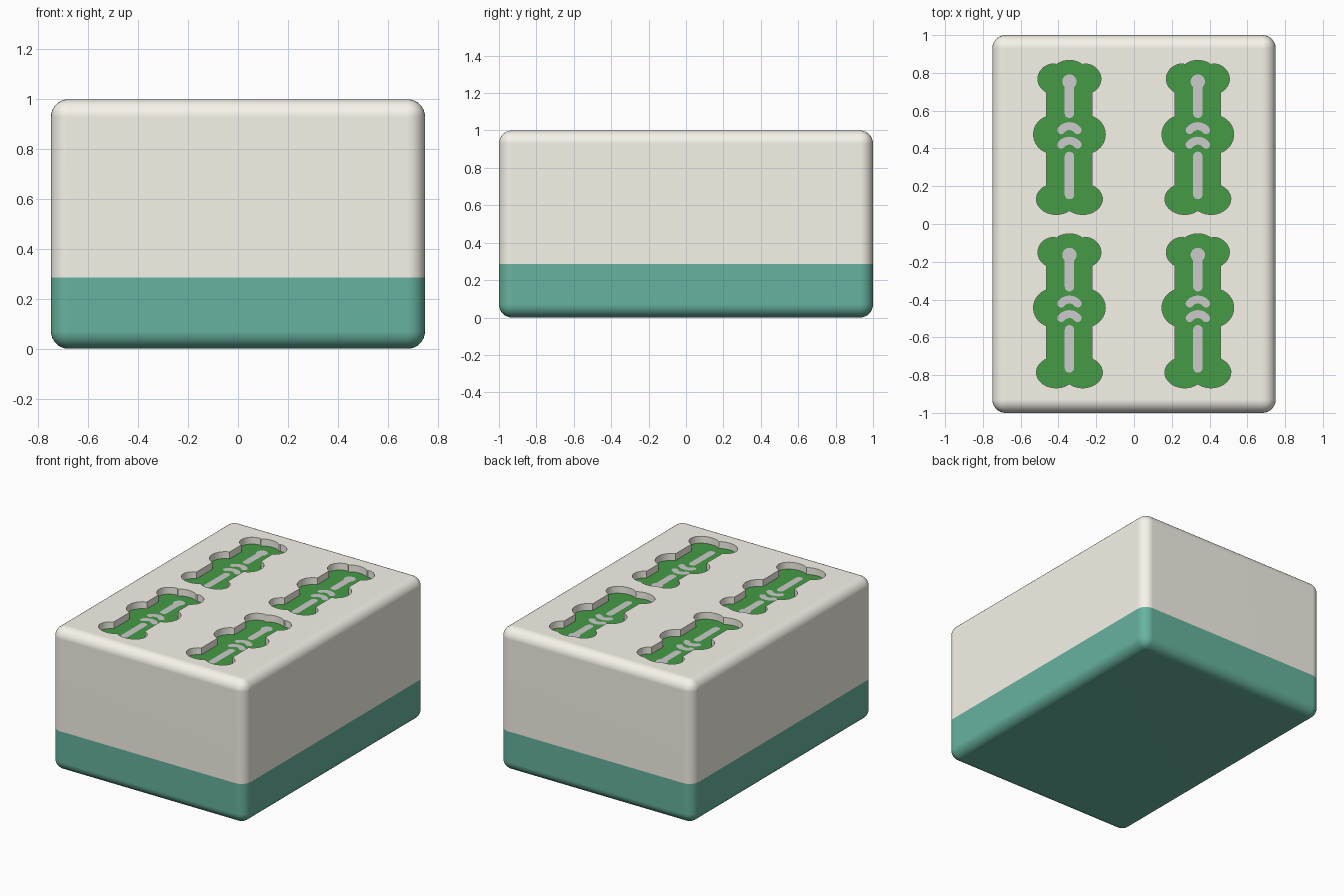
import bpy, bmesh
from math import sin, cos, pi, radians, atan2

if "Cube" in bpy.data.objects:
    bpy.data.objects.remove(bpy.data.objects["Cube"])

TOP, FLOOR, SPLIT = 1.0, 0.95, 0.285
CENTRES = [(x, y) for x in (-0.342, 0.338) for y in (0.0, -0.918)]


def material(name, color):
    m = bpy.data.materials.new(name)
    m.diffuse_color = (*color, 1)
    m.use_nodes = True
    m.node_tree.nodes["Principled BSDF"].inputs["Base Color"].default_value = m.diffuse_color
    return m


def make_object(name, bm, mats=()):
    me = bpy.data.meshes.new(name)
    bm.to_mesh(me)
    bm.free()
    ob = bpy.data.objects.new(name, me)
    bpy.context.collection.objects.link(ob)
    for m in mats:
        me.materials.append(m)
    return ob


def arc(cx, cy, rx, ry, a, b, n=14):
    return [(cx + rx * cos(radians(a + (b - a) * i / n)),
             cy + ry * sin(radians(a + (b - a) * i / n))) for i in range(n + 1)]


def stroke(path, r):
    """Round-ended outline around a path of points."""
    def side(pts):
        out = []
        for i, p in enumerate(pts):
            q0, q1 = pts[max(i - 1, 0)], pts[min(i + 1, len(pts) - 1)]
            t = atan2(q1[1] - q0[1], q1[0] - q0[0])
            out.append((p[0] + r * sin(t), p[1] - r * cos(t)))
        a = atan2(pts[-1][1] - pts[-2][1], pts[-1][0] - pts[-2][0])
        cap = [a - pi / 2 + pi * k / 10 for k in range(1, 10)]
        return out + [(pts[-1][0] + r * cos(c), pts[-1][1] + r * sin(c)) for c in cap]
    return side(path) + side(path[::-1])


def add_prism(bm, outline, z, height=0.0):
    face = bm.faces.new([bm.verts.new((x, y, z)) for x, y in outline])
    if height:
        new = bmesh.ops.extrude_face_region(bm, geom=[face], use_keep_orig=True)["geom"]
        verts = [v for v in new if isinstance(v, bmesh.types.BMVert)]
        bmesh.ops.translate(bm, verts=verts, vec=(0, 0, height))


def repeated(outlines, z, height=0.0):
    bm = bmesh.new()
    for cx, cy in CENTRES:
        for o in outlines:
            add_prism(bm, [(x + cx, y + cy) for x, y in o], z, height)
    if height:
        bmesh.ops.recalc_face_normals(bm, faces=bm.faces[:])
    return bm


ivory = material("ivory", (0.93, 0.90, 0.82))
jade = material("jade", (0.135, 0.45, 0.35))
leaf = material("leaf_green", (0.06, 0.33, 0.06))

# Stalk outline: right half from bottom notch to top bump, then mirrored
half = (arc(0.07, 0.132, 0.105, 0.082, 228, 421)
        + arc(0.09, 0.474, 0.1, 0.1, -72, 72)
        + arc(0.08, 0.768, 0.087, 0.08, -62, 92)
        + arc(0, 0.80, 0.092, 0.066, 40, 90, 8))
half[0] = (0, half[0][1])
stalk = half + [(-x, y) for x, y in half[-2:0:-1]]

# Rounded block in two colours
bm = bmesh.new()
bmesh.ops.create_cube(bm, size=1)
for v in bm.verts:
    v.co = (v.co.x * 1.5, v.co.y * 2, v.co.z + 0.5)
bmesh.ops.bevel(bm, geom=bm.edges[:], offset=0.07, segments=8, profile=0.5,
                affect='EDGES')
bmesh.ops.bisect_plane(bm, geom=bm.verts[:] + bm.edges[:] + bm.faces[:],
                       plane_co=(0, 0, SPLIT), plane_no=(0, 0, 1))
for f in bm.faces:
    f.material_index = 1 if f.calc_center_median().z < SPLIT else 0
tile = make_object("tile_block", bm, (ivory, jade))

# Carve the stalk recesses
cutter = make_object("recess_cutter", repeated([stalk], FLOOR, 0.2), (ivory,))
cutter.hide_render = True
mod = tile.modifiers.new("recesses", 'BOOLEAN')
mod.operation, mod.solver, mod.object = 'DIFFERENCE', 'EXACT', cutter
bpy.context.view_layer.objects.active = tile
tile.select_set(True)
bpy.ops.object.modifier_apply(modifier=mod.name)
bpy.data.objects.remove(cutter)
bpy.ops.object.shade_smooth_by_angle(angle=radians(35))
wn = tile.modifiers.new("even_shading", 'WEIGHTED_NORMAL')
wn.keep_sharp = True

# Painted green floors
make_object("stalk_floors", repeated([stalk], FLOOR + 0.002), (leaf,))

# Grey marks: upper stem with a round head, two arches, lower stem
head = arc(0, 0.754, 0.038, 0.038, -48, 228, 20)
upper = head + arc(0, 0.586, 0.025, 0.025, 180, 360, 10)
lower = stroke([(0, 0.358), (0, 0.156)], 0.025)
arches = [stroke(arc(0, y, 0.055, 0.055, 142, 38, 10), 0.021) for y in (0.463, 0.386)]
make_object("stalk_marks", repeated([upper[::-1], lower, *arches], FLOOR + 0.004))
for f in ("stalk_floors", "stalk_marks"):
    me = bpy.data.objects[f].data
    for p in me.polygons:
        if p.normal.z < 0:
            p.flip()
